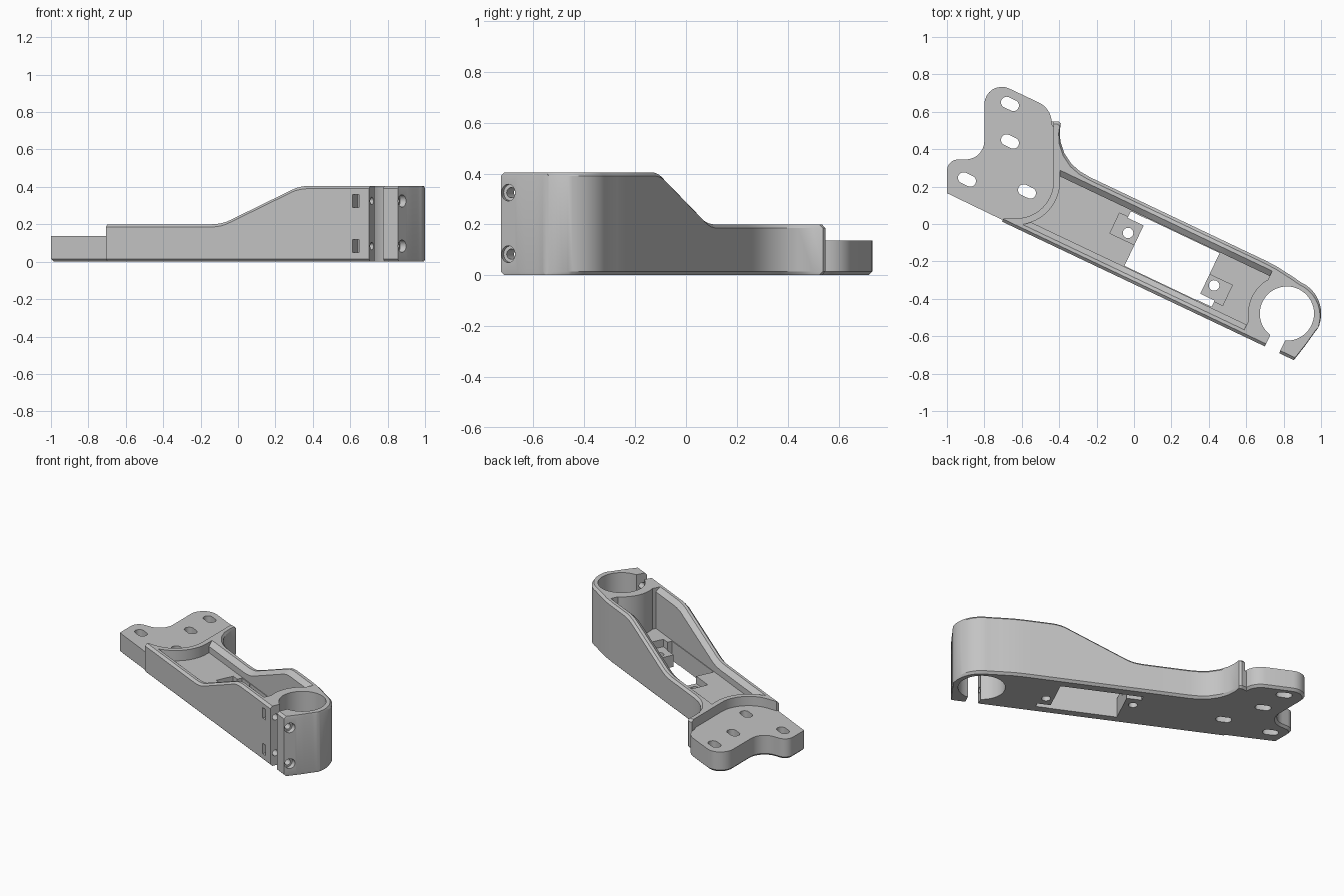
import bpy, bmesh, math
from mathutils import Vector, Matrix

cube = bpy.data.objects.get("Cube")
if cube:
    bpy.data.objects.remove(cube, do_unlink=True)

# Built with the arm along u and its back side along v, then turned by TILT
TILT = math.radians(25.4)
CO, SI = math.cos(TILT), math.sin(TILT)
CHAMFER = 0.015
HUB = (0.944, -0.082)


def local(x, y):
    return (CO * x - SI * y, SI * x + CO * y)


def solid(name, rings):
    """Closed solid from stacked rings with equal point counts."""
    bm = bmesh.new()
    loops = [[bm.verts.new(p) for p in ring] for ring in rings]
    n = len(loops[0])
    for a, b in zip(loops, loops[1:]):
        for i in range(n):
            j = (i + 1) % n
            bm.faces.new((a[i], a[j], b[j], b[i]))
    bm.faces.new(loops[0][::-1])
    bm.faces.new(loops[-1])
    bmesh.ops.recalc_face_normals(bm, faces=bm.faces)
    mesh = bpy.data.meshes.new(name)
    bm.to_mesh(mesh)
    bm.free()
    ob = bpy.data.objects.new(name, mesh)
    bpy.context.collection.objects.link(ob)
    return ob


def prism(name, pts, z0, z1):
    return solid(name, [[(u, v, z) for u, v in pts] for z in (z0, z1)])


def loft(name, stations):
    return solid(name, [[(u, v, z) for v, z in sec] for u, sec in stations])


def box(name, u0, u1, v0, v1, z0, z1):
    return prism(name, [(u0, v0), (u1, v0), (u1, v1), (u0, v1)], z0, z1)


def circle(c, r, n=48):
    return [(c[0] + r * math.cos(2 * math.pi * i / n),
             c[1] + r * math.sin(2 * math.pi * i / n)) for i in range(n)]


def post(name, c, r, n):
    return prism(name, circle(c, r, n), -0.1, 0.7)


def combine(target, tool, op="DIFFERENCE"):
    """Boolean that falls back to the second solver if the first does nothing."""
    bpy.context.view_layer.objects.active = target
    for solver in ("MANIFOLD", "EXACT"):
        before = len(target.data.vertices)
        mod = target.modifiers.new("join", "BOOLEAN")
        mod.object, mod.operation, mod.solver = tool, op, solver
        bpy.ops.object.modifier_apply(modifier=mod.name)
        if len(target.data.vertices) != before:
            break
    bpy.data.objects.remove(tool, do_unlink=True)


def interp(pts, u):
    if u <= pts[0][0]:
        return pts[0][1]
    for (a, p), (b, q) in zip(pts, pts[1:]):
        if u <= b:
            return p + (q - p) * (u - a) / (b - a)
    return pts[-1][1]


def rounded(corners, steps=8):
    """Polygon with each corner (x, y, radius) replaced by an arc."""
    out = []
    for i, (x, y, r) in enumerate(corners):
        p = Vector((x, y))
        if r == 0:
            out.append(p)
            continue
        a = (Vector(corners[i - 1][:2]) - p).normalized()
        b = (Vector(corners[(i + 1) % len(corners)][:2]) - p).normalized()
        half = a.angle(b) / 2
        mid = p + (a + b).normalized() * r / math.sin(half)
        start = p + a * r / math.tan(half) - mid
        end = p + b * r / math.tan(half) - mid
        sweep = start.angle(end)
        for k in range(steps + 1):
            t = k / steps
            out.append(mid + (start * math.sin((1 - t) * sweep)
                              + end * math.sin(t * sweep)) / math.sin(sweep))
    return out


def inset(pts, d):
    """Move a clockwise polygon inward by d."""
    out = []
    for i, p in enumerate(pts):
        e, f = (p - pts[i - 1]).normalized(), (pts[(i + 1) % len(pts)] - p).normalized()
        n1, n2 = Vector((e.y, -e.x)), Vector((f.y, -f.x))
        out.append(p + (n1 + n2) * d / (1 + n1.dot(n2)))
    return out


# Side outlines and top height of the arm along u
back = [(-.643, .30), (-.60, .322), (-.584, .318), (-.572, .28), (-.545, .23),
        (-.50, .183), (-.44, .147), (-.38, .13), (-.319, .125), (.72, .125),
        (.79, .122), (.87, .112), (.944, .101)]
for deg in range(6, 90, 6):
    t = math.radians(deg)
    back.append((HUB[0] + .183 * math.sin(t), HUB[1] + .183 * math.cos(t)))
front = [(-.643, -.291), (1.084, -.291), (1.105, -.2), (1.121, -.11), (1.127, -.084)]
top = [(-.643, .2), (-.025, .2), (.005, .202), (.035, .206), (.064, .214), (.093, .226),
       (.448, .383), (.472, .393), (.495, .399), (.519, .403), (.542, .405)]


def arm_section(u):
    f, b, h = interp(front, u), interp(back, u), interp(top, u)
    c, z = min(CHAMFER, (b - f) * .4), CHAMFER
    return [(f + c, 0), (b - c, 0), (b, z), (b, h - z),
            (b - c, h), (f + c, h), (f, h - z), (f, z)]


def pocket_section(u):
    h = interp(top, u)
    return [(-.228, .13), (.06, .13), (.06, h - .028), (.12, h + .028),
            (.12, .6), (-.288, .6), (-.288, h + .028), (-.228, h - .028)]


# Arm body
stations = sorted({round(p[0], 4) for p in back + front + top})
arm = loft("clamp_arm", [(u, arm_section(u)) for u in stations])


# Curved step above the mounting plate
def step_outline(r):
    cx, cy = -.63, .23
    arc = [(cx + r * math.cos(t), cy - r * math.sin(t))
           for t in (math.pi / 2 * i / 14 for i in range(15))]
    return [local(*p) for p in [(cx + r, .8)] + arc + [(-.95, cy - r), (-.95, .8)]]


combine(arm, prism("step_cutter", step_outline(.2), .127, .6))

# Mounting plate
outline = rounded([(-1, .165, 0), (-1, .345, .06), (-.8, .345, .1), (-.8, .787, .093),
                   (-.44, .617, .12), (-.44, .535, 0), (-.42, .5, 0), (-.42, 0, 0),
                   (-.5, -.07, 0), (-.7, .02, 0)])
low = inset(outline, CHAMFER)
plate = solid("mounting_plate", [[(*local(*p), z) for p in ring] for ring, z in
                                 ((low, 0), (outline, CHAMFER), (outline, .137))])
combine(arm, plate, "UNION")

# Pocket, stopping at the curved rim and at the round clamp wall
ends = [-.70] + [p[0] for p in top[1:]] + [.775]
pocket = loft("pocket_cutter", [(u, pocket_section(u)) for u in ends])
combine(pocket, prism("rim_keep", step_outline(.235), -.1, .7))
combine(pocket, post("clamp_keep", HUB, .208, 64))
combine(arm, pocket)

# Floor opening with its corner notches, sunken tabs and tab holes
combine(arm, box("opening", .05, .48, -.224, .056, -.1, .3))
for u0, u1, v0, v1 in ((-.045, .06, .015, .054), (.47, .565, -.222, -.185)):
    combine(arm, box("notch", u0, u1, v0, v1, -.12, .15))
for u0, u1, v0, v1 in ((-.095, .07, -.10, .02), (.46, .615, -.19, -.07)):
    combine(arm, box("tab_recess", u0, u1, v0, v1, .08, .16))
for c in ((-.008, -.057), (.528, -.113)):
    combine(arm, post("tab_hole", c, .028, 24))

# Clamp bore and slit
combine(arm, post("clamp_bore", HUB, .145, 64))
combine(arm, box("clamp_slit", .913, .997, -.4, -.18, -.1, .6))

# Clamp screw holes, counterbores and nut slots
for z in (.083, .325):
    for r, u0, u1 in ((.02, .83, 1.2), (.033, 1.065, 1.21)):
        ring = circle((-.255, z), r, 24)
        combine(arm, loft("screw_hole", [(u0, ring), (u1, ring)]))
    combine(arm, box("nut_slot", .817, .853, -.4, -.222, z - .035, z + .035))

# Slotted mounting holes
for x, y in ((-.663, .642), (-.663, .441), (-.893, .238), (-.572, .174)):
    cu, cv = local(x, y)
    pts = []
    for k in range(24):
        t = 2 * math.pi * (k + .5) / 24
        shift = .02 if math.cos(t) > 0 else -.02
        pts.append((cu + shift + .03 * math.cos(t), cv + .03 * math.sin(t)))
    combine(arm, prism("slot", pts, -.1, .3))

arm.data.transform(Matrix.Rotation(-TILT, 4, "Z"))

# Material
grey = bpy.data.materials.new("plain_grey")
grey.use_nodes = True
colour = (.55, .55, .55, 1)
grey.diffuse_color = colour
grey.node_tree.nodes["Principled BSDF"].inputs["Base Color"].default_value = colour
arm.data.materials.clear()
arm.data.materials.append(grey)

bpy.ops.object.select_all(action="DESELECT")
arm.select_set(True)
bpy.context.view_layer.objects.active = arm
bpy.ops.object.shade_smooth_by_angle(angle=math.radians(25))
